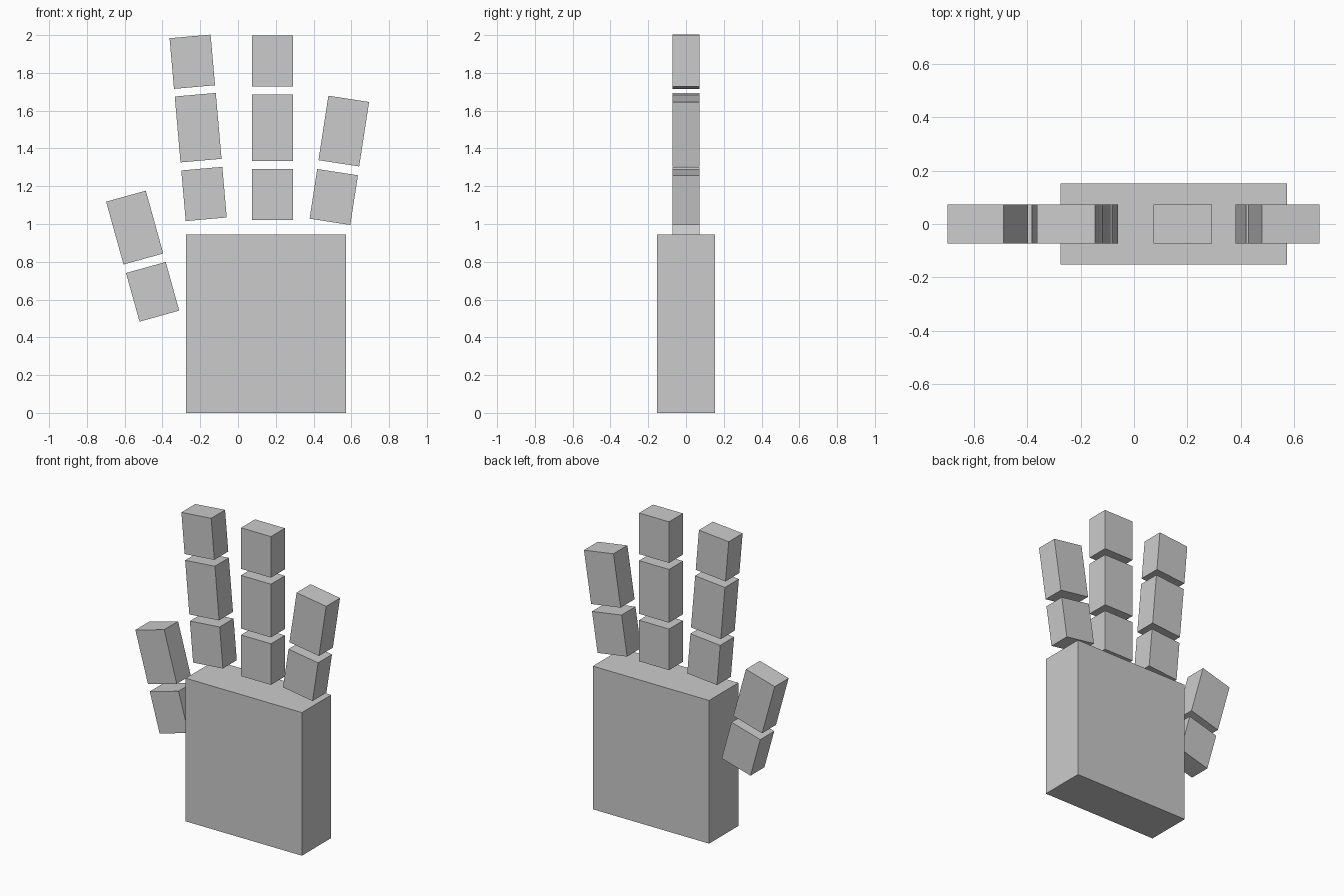
import bpy
from math import radians

if "Cube" in bpy.data.objects:
    bpy.data.objects.remove(bpy.data.objects["Cube"])


def box(name, center, size, tilt=0):
    bpy.ops.mesh.primitive_cube_add(size=1, location=center, rotation=(0, radians(tilt), 0))
    ob = bpy.context.object
    ob.name = name
    ob.scale = size
    return ob


WIDTH, DEPTH = 0.218, 0.145

# Palm
box("palm", (0.149, 0, 0.472), (0.848, 0.305, 0.944))

# Fingers: tilt in degrees, then (x, z, length) of each segment from the base up
fingers = {
    "thumb": (-15.5, [(-0.452, 0.641, 0.267), (-0.547, 0.981, 0.345)]),
    "index_finger": (-5, [(-0.18, 1.159, 0.269), (-0.211, 1.51, 0.35), (-0.242, 1.859, 0.269)]),
    "middle_finger": (0, [(0.182, 1.156, 0.271), (0.182, 1.509, 0.351), (0.182, 1.863, 0.271)]),
    "little_finger": (8.75, [(0.507, 1.143, 0.266), (0.56, 1.492, 0.345)]),
}
for name, (tilt, segments) in fingers.items():
    for i, (x, z, length) in enumerate(segments, 1):
        box(f"{name}_segment_{i}", (x, 0, z), (WIDTH, DEPTH, length), tilt)
